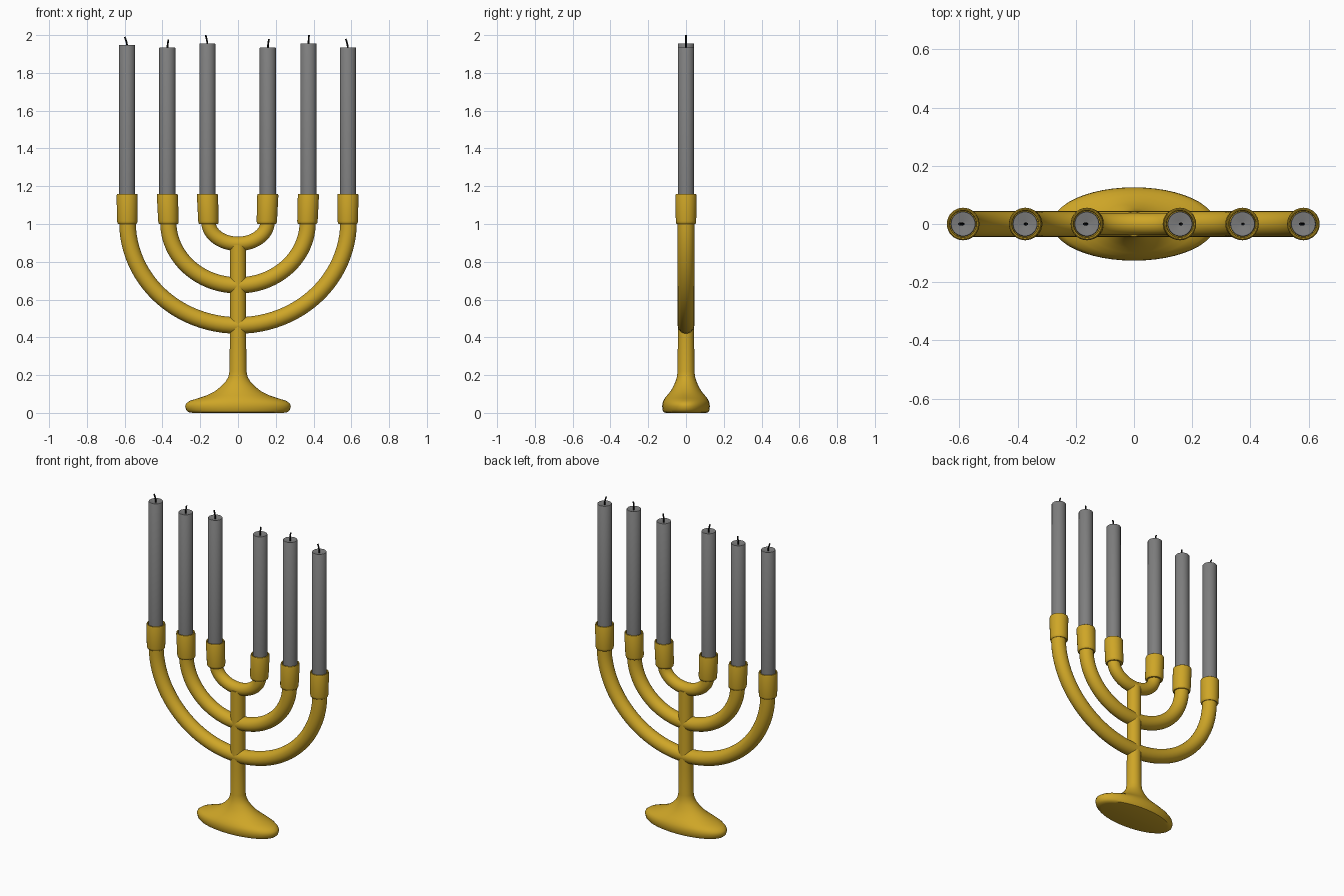
import bpy, bmesh, math
from mathutils import Vector

if "Cube" in bpy.data.objects:
    bpy.data.objects.remove(bpy.data.objects["Cube"])


def material(name, rgb, rough=0.5):
    m = bpy.data.materials.new(name)
    m.use_nodes = True
    m.diffuse_color = (*rgb, 1)
    bsdf = m.node_tree.nodes["Principled BSDF"]
    bsdf.inputs["Base Color"].default_value = (*rgb, 1)
    bsdf.inputs["Roughness"].default_value = rough
    return m


gold = material("gold", (0.62, 0.38, 0.02))
wax = material("grey wax", (0.21, 0.21, 0.21))
black = material("black wick", (0.005, 0.005, 0.005))


def loft(name, rings, mat, sides=32):
    """Skin elliptical rings, each (centre, half axis a, half axis b)."""
    bm = bmesh.new()
    loops = []
    for c, a, b in rings:
        angles = [2 * math.pi * i / sides for i in range(sides)]
        loops.append([bm.verts.new(c + a * math.cos(t) + b * math.sin(t)) for t in angles])
    for lo, hi in zip(loops, loops[1:]):
        for i in range(sides):
            j = (i + 1) % sides
            bm.faces.new((lo[i], lo[j], hi[j], hi[i]))
    bm.faces.new(loops[0][::-1])
    bm.faces.new(loops[-1])
    bmesh.ops.recalc_face_normals(bm, faces=bm.faces)
    mesh = bpy.data.meshes.new(name)
    bm.to_mesh(mesh)
    bm.free()
    mesh.materials.append(mat)
    obj = bpy.data.objects.new(name, mesh)
    bpy.context.collection.objects.link(obj)
    bpy.ops.object.select_all(action="DESELECT")
    obj.select_set(True)
    bpy.context.view_layer.objects.active = obj
    bpy.ops.object.shade_smooth_by_angle(angle=math.radians(40))
    return obj


def upright(name, profile, mat, x0=0.0, x1=0.0, sides=32):
    """Turned part from (rx, ry, z); the axis leans from x0 to x1."""
    z0 = profile[0][2]
    span = max(p[2] for p in profile) - z0
    rings = [(Vector((x0 + (x1 - x0) * (z - z0) / span, 0, z)),
              Vector((rx, 0, 0)), Vector((0, ry, 0))) for rx, ry, z in profile]
    return loft(name, rings, mat, sides)


def sweep(name, points, radius, mat, sides=24):
    """Round tube along a path lying in the xz plane."""
    rings = []
    for i, p in enumerate(points):
        d = (points[min(i + 1, len(points) - 1)] - points[max(i - 1, 0)]).normalized()
        rings.append((p, Vector((d.z, 0, -d.x)) * radius, Vector((0, radius, 0))))
    return loft(name, rings, mat, sides)


# Oval foot flowing into the round stem
upright("foot_and_stem", [
    (0.24, 0.105, 0.0), (0.262, 0.118, 0.004), (0.274, 0.124, 0.015),
    (0.28, 0.126, 0.035), (0.275, 0.125, 0.05), (0.255, 0.12, 0.064),
    (0.21, 0.112, 0.078), (0.165, 0.1, 0.093), (0.125, 0.083, 0.113),
    (0.092, 0.068, 0.138), (0.066, 0.056, 0.165), (0.051, 0.048, 0.19),
    (0.045, 0.045, 0.22), (0.043, 0.043, 0.4), (0.043, 0.043, 0.89)], gold, sides=48)

# Curved arms: name, half width, height of lowest point, tube radius
ARM_TOP = 1.01
arms = [("outer", 0.585, 0.463, 0.044), ("middle", 0.369, 0.675, 0.043),
        ("inner", 0.156, 0.895, 0.038)]
for name, half, low, radius in arms:
    path = []
    for i in range(49):
        t = math.pi * i / 48
        path.append(Vector((-half * math.cos(t), 0, ARM_TOP - (ARM_TOP - low) * math.sin(t))))
    sweep(name + "_arm", path, radius, gold)

# Candle holders, candles and wicks: x, candle top, wick top, wick lean
spots = [("outer_right", -0.587, 1.948, 1.99, -0.013), ("middle_right", -0.374, 1.934, 1.976, 0.006),
         ("inner_right", -0.162, 1.955, 2.0, -0.01), ("inner_left", 0.158, 1.934, 1.98, 0.006),
         ("middle_left", 0.373, 1.955, 2.0, 0.003), ("outer_left", 0.582, 1.934, 1.98, -0.012)]
for name, x, top, tip, lean in spots:
    foot_x = x + math.copysign(0.001 if "outer" in name else 0.006, -x)
    cup = [(0.048, 1.0), (0.052, 1.004), (0.054, 1.015), (0.056, 1.15),
           (0.054, 1.158), (0.051, 1.16), (0.047, 1.158), (0.045, 1.14)]
    upright("holder_" + name, [(r, r, z) for r, z in cup], gold, foot_x, x)
    shaft = [(0.043, 1.1), (0.043, top - 0.003), (0.041, top),
             (0.036, top), (0.012, top - 0.008)]
    upright("candle_" + name, [(r, r, z) for r, z in shaft], wax, x, x)
    # The wick bends over towards its tip
    base = top - 0.012
    bend = [Vector((x + lean * (i / 6) ** 2, 0, base + (tip - base) * i / 6)) for i in range(7)]
    sweep("wick_" + name, bend, 0.0045, black, 8)
